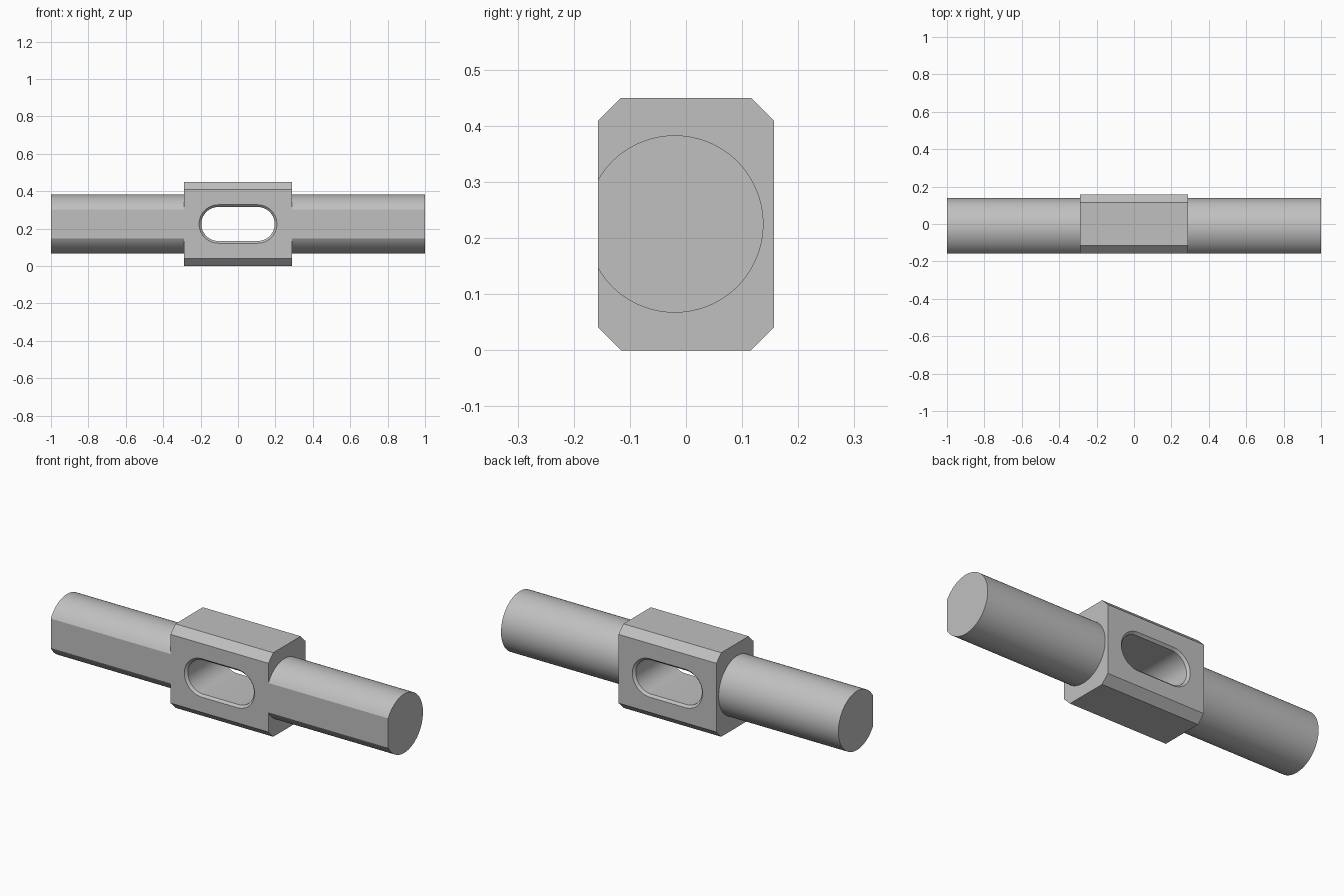
import bpy, bmesh
from math import pi, sin, cos, asin, radians

cube = bpy.data.objects.get("Cube")
if cube:
    bpy.data.objects.remove(cube, do_unlink=True)

MID_Z = 0.225
HALF_Y = 0.157
BLOCK_X = 0.29

steel = bpy.data.materials.new("plain_grey")
steel.use_nodes = True
grey = (0.53, 0.53, 0.53, 1)
steel.diffuse_color = grey
steel.node_tree.nodes["Principled BSDF"].inputs["Base Color"].default_value = grey


def loft(name, rings):
    """Skin equal-length rings of points and cap both ends."""
    bm = bmesh.new()
    loops = [[bm.verts.new(p) for p in ring] for ring in rings]
    n = len(loops[0])
    for a, b in zip(loops, loops[1:]):
        for i in range(n):
            j = (i + 1) % n
            bm.faces.new((a[i], a[j], b[j], b[i]))
    bm.faces.new(loops[0])
    bm.faces.new(loops[-1])
    bmesh.ops.recalc_face_normals(bm, faces=bm.faces)
    mesh = bpy.data.meshes.new(name)
    bm.to_mesh(mesh)
    bm.free()
    mesh.materials.append(steel)
    obj = bpy.data.objects.new(name, mesh)
    bpy.context.collection.objects.link(obj)
    return obj


def prism_x(name, profile, half):
    return loft(name, [[(x, y, z) for y, z in profile] for x in (-half, half)])


def combine(target, tool, operation):
    mod = target.modifiers.new(operation.lower(), 'BOOLEAN')
    mod.object = tool
    mod.operation = operation
    mod.solver = 'EXACT'
    bpy.context.view_layer.objects.active = target
    bpy.ops.object.modifier_apply(modifier=mod.name)
    bpy.data.objects.remove(tool, do_unlink=True)


# Central block: rectangle with chamfered corners
c = 0.041
corner = [(HALF_Y, MID_Z - c), (HALF_Y - c, MID_Z)]
quarter_signs = [(1, 1, 1), (-1, 1, -1), (-1, -1, 1), (1, -1, -1)]
profile = [(sy * y, MID_Z + sz * z)
           for sy, sz, order in quarter_signs for y, z in corner[::order]]
body = prism_x("slotted_bar", profile, BLOCK_X)

# Long round rod with a flat along the front, flush with the block
ROD_R, ROD_Y, STEPS = 0.158, -0.02, 96
sweep = pi / 2 + asin((HALF_Y + ROD_Y) / ROD_R)
angles = [-sweep + 2 * sweep * i / STEPS for i in range(STEPS + 1)]
rod_profile = [(ROD_Y + ROD_R * cos(a), MID_Z + ROD_R * sin(a)) for a in angles]
rod_profile[0] = (-HALF_Y, rod_profile[0][1])
rod_profile[-1] = (-HALF_Y, rod_profile[-1][1])
combine(body, prism_x("rod", rod_profile, 1.0), 'UNION')


# Rounded slot through the block, with chamfered rims
def stadium(y, radius, straight=0.105, steps=32):
    ring = []
    for side in (1, -1):
        for i in range(steps + 1):
            a = -pi / 2 + pi * i / steps
            ring.append((side * (straight + radius * cos(a)), y,
                         MID_Z + side * radius * sin(a)))
    return ring


SLOT_R, RIM = 0.091, 0.012
stations = [(-HALF_Y - RIM, SLOT_R + 2 * RIM), (-HALF_Y + RIM, SLOT_R),
            (HALF_Y - RIM, SLOT_R), (HALF_Y + RIM, SLOT_R + 2 * RIM)]
combine(body, loft("slot_cutter", [stadium(y, r) for y, r in stations]), 'DIFFERENCE')

# Merge coplanar faces and shade the round surfaces smooth
bm = bmesh.new()
bm.from_mesh(body.data)
bmesh.ops.remove_doubles(bm, verts=bm.verts, dist=0.00005)
bmesh.ops.dissolve_limit(bm, angle_limit=radians(0.3), verts=bm.verts, edges=bm.edges)
bm.to_mesh(body.data)
bm.free()
bpy.ops.object.select_all(action='DESELECT')
body.select_set(True)
bpy.context.view_layer.objects.active = body
bpy.ops.object.shade_smooth_by_angle(angle=radians(25))
